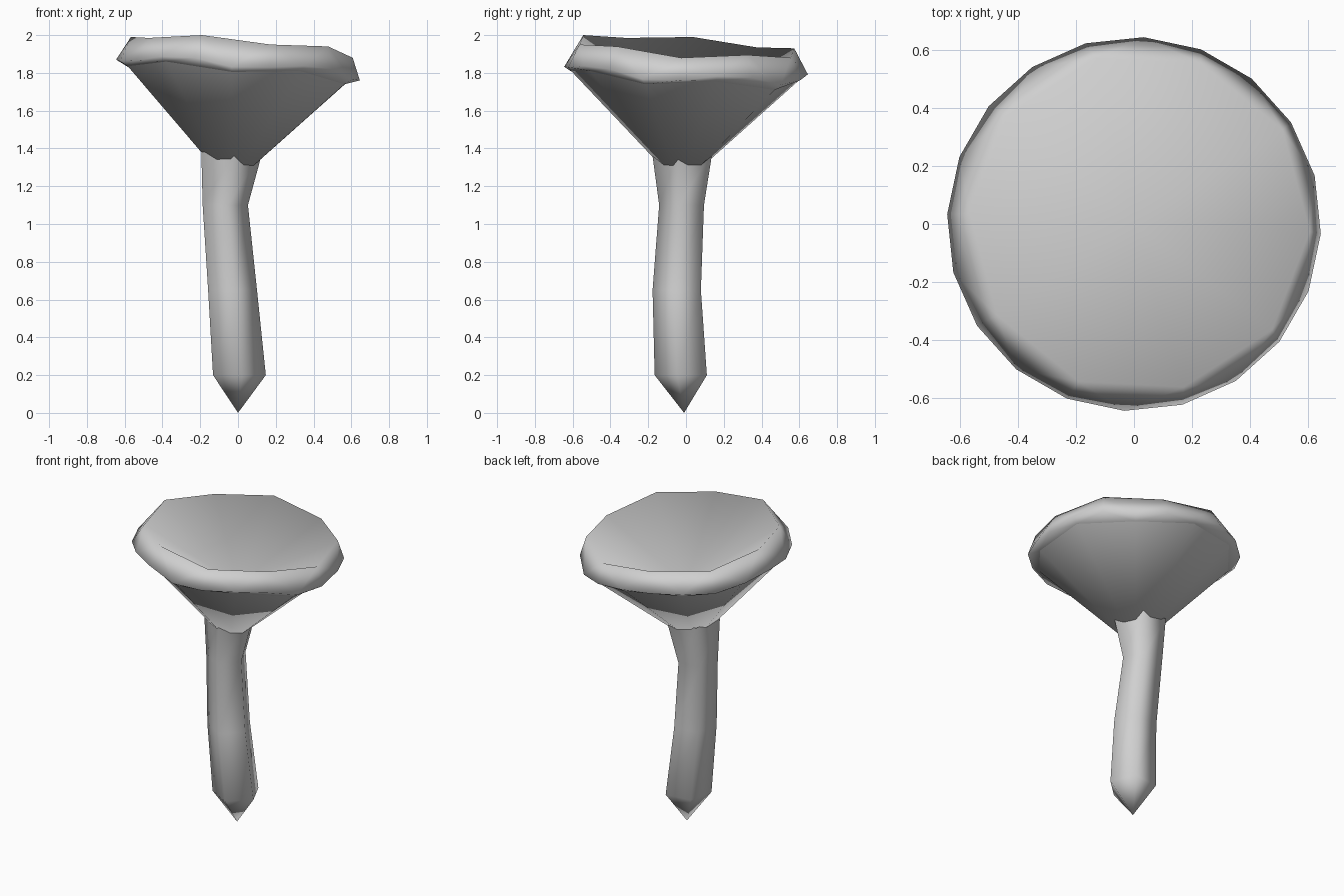
import bpy
import math

cube = bpy.data.objects.get("Cube")
if cube:
    bpy.data.objects.remove(cube, do_unlink=True)

grey = bpy.data.materials.new("plain_grey")
grey.use_nodes = True
COLOUR = (0.63, 0.63, 0.63, 1.0)
grey.diffuse_color = COLOUR
grey.node_tree.nodes["Principled BSDF"].inputs["Base Color"].default_value = COLOUR


def ring(radius, start, heights, centre=(0, 0)):
    """Points around a circle, clockwise from a start angle, one per height."""
    step = 2 * math.pi / len(heights)
    angle = math.radians(start)
    return [(centre[0] + radius * math.cos(angle - i * step),
             centre[1] + radius * math.sin(angle - i * step), z)
            for i, z in enumerate(heights)]


def build(name, verts, faces):
    mesh = bpy.data.meshes.new(name)
    mesh.from_pydata(verts, [], faces)
    mesh.materials.append(grey)
    mesh.shade_smooth()
    mesh.update()
    obj = bpy.data.objects.new(name, mesh)
    bpy.context.collection.objects.link(obj)


def strip(upper, lower, n):
    """Quads between two equal rings, given their first indices."""
    return [(upper + i, upper + (i + 1) % n, lower + (i + 1) % n, lower + i)
            for i in range(n)]


def fan(base, n, tip, up=False):
    """Triangles from a ring to one point, facing up or down."""
    tris = [(base + i, base + (i + 1) % n, tip) for i in range(n)]
    return [t[::-1] for t in tris] if up else tris


def halving_band(small, big, n, offset, above):
    """Triangles from a ring of n to one of 2n; each small point meets three."""
    tris = []
    for k in range(n):
        a, b = small + k, small + (k + 1) % n
        c = 2 * k + offset
        o = [big + (c + d) % (2 * n) for d in (-1, 0, 1)]
        tris += [(a, o[1], o[0]), (a, o[2], o[1]), (a, b, o[2])]
    return tris if above else [t[::-1] for t in tris]


# Cap: wavy heights of rim and lower crease, clockwise from the back
N = 10
rim_heights = [1.88, 1.895, 1.88, 1.94, 1.95, 2.0, 1.985, 1.99, 1.935, 1.93]
crease_heights = [1.765, 1.71, 1.755, 1.74, 1.81, 1.805, 1.86, 1.835, 1.82, 1.79]
edge_heights = []
for low, high in zip(crease_heights, rim_heights):
    edge_heights += [low + 0.027, high - 0.12]
rim = ring(0.588, 69, rim_heights, (0.02, 0.005))
edge = ring(0.646, 87, edge_heights)
crease = ring(0.604, 87, crease_heights)

# Hollow bowl with its thick rounded lip
cap_faces = (fan(0, N, 4 * N, up=True)
             + halving_band(0, N, N, 1, True)
             + halving_band(3 * N, N, N, 0, False))
build("cap_bowl_and_lip", rim + edge + crease + [(0.0, 0.0, 1.59)], cap_faces)

# Funnel below the lip
build("cap_underside", crease + [(-0.04, -0.03, 1.2)], fan(0, N, N))

# Stem: bent five-sided tube with a pointed foot; (x, y, z, radius)
stem_path = [(-0.039, -0.01, 1.38, 0.171), (-0.072, -0.016, 1.1, 0.127),
             (-0.034, -0.041, 0.65, 0.137), (0.002, -0.019, 0.2, 0.148)]
stem_verts = [p for x, y, z, r in stem_path for p in ring(r, -83, [z] * 5, (x, y))]
stem_faces = [f for k in range(3) for f in strip(5 * k, 5 * k + 5, 5)]
build("stem", stem_verts + [(0.0, -0.01, 0.0)], stem_faces + fan(15, 5, 20))
